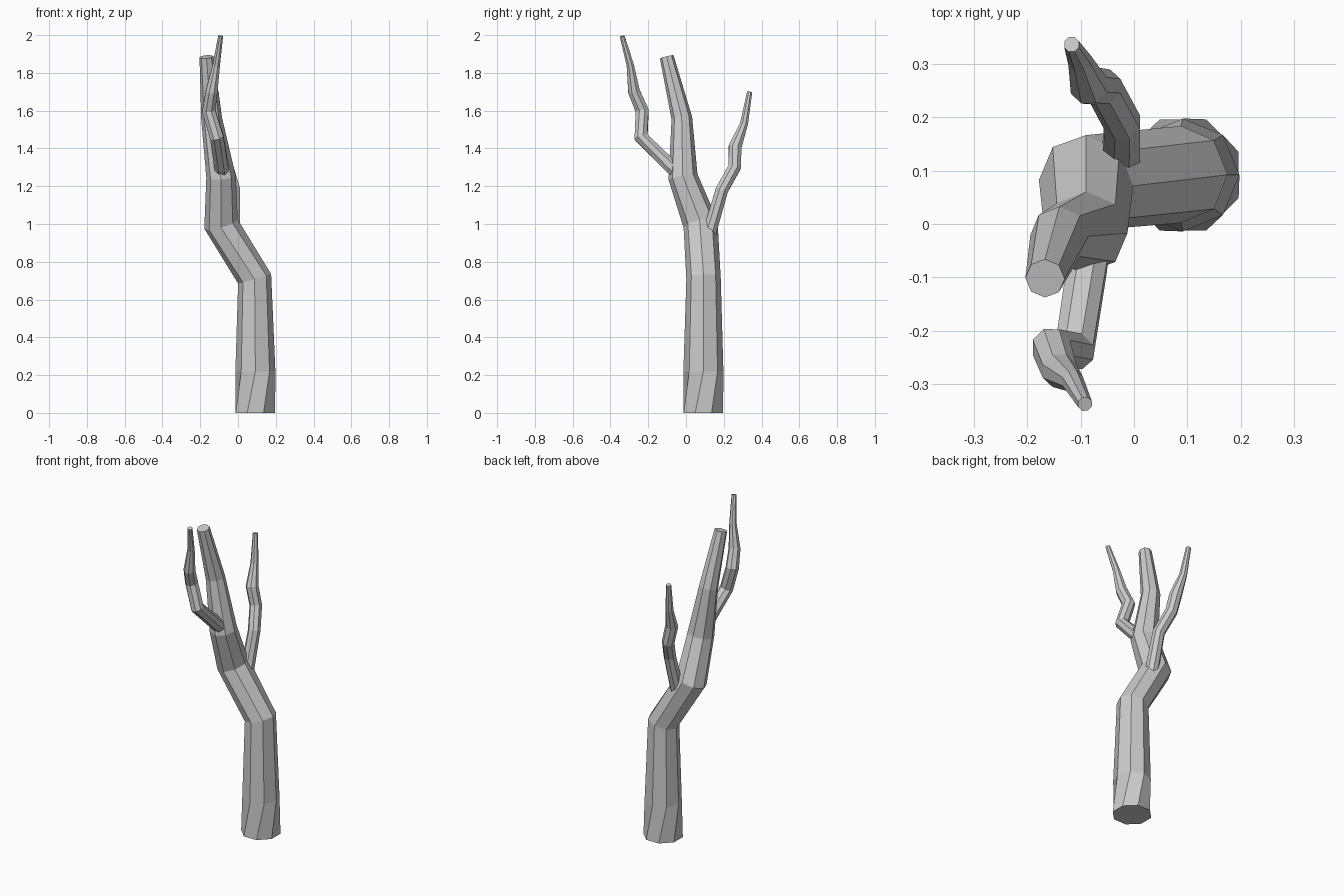
import bpy, bmesh, math
from mathutils import Vector

if "Cube" in bpy.data.objects:
    bpy.data.objects.remove(bpy.data.objects["Cube"])

SIDES = 8


def limb(name, stations, flat_start=False):
    """Faceted tube through stations (x, y, z, radius, twist in half-steps)."""
    pts = [Vector(s[:3]) for s in stations]
    bm = bmesh.new()
    rings = []
    for i, (p, s) in enumerate(zip(pts, stations)):
        before = (p - pts[i - 1]).normalized() if i else Vector()
        after = (pts[i + 1] - p).normalized() if i < len(pts) - 1 else Vector()
        n = (before + after).normalized()
        if flat_start and i == 0:
            n = Vector((0, 0, 1))
        u = (Vector((1, 0, 0)) - n * n.x).normalized()
        v = n.cross(u)
        ring = []
        for k in range(SIDES):
            a = 2 * math.pi * (k + 0.5 + 0.5 * s[4]) / SIDES
            ring.append(bm.verts.new(p + (u * math.cos(a) + v * math.sin(a)) * s[3]))
        rings.append(ring)
    for a, b in zip(rings, rings[1:]):
        for k in range(SIDES):
            j = (k + 1) % SIDES
            bm.faces.new((a[k], a[j], b[j], b[k]))
    bm.faces.new(rings[0][::-1])
    bm.faces.new(rings[-1])
    bmesh.ops.recalc_face_normals(bm, faces=bm.faces[:])
    mesh = bpy.data.meshes.new(name)
    bm.to_mesh(mesh)
    bm.free()
    obj = bpy.data.objects.new(name, mesh)
    bpy.context.collection.objects.link(obj)
    return obj


# Crooked trunk, tapering to a sawn-off top
limb("trunk", [
    (0.092, 0.092, 0.00, 0.113, 0),
    (0.092, 0.092, 0.22, 0.106, 1),
    (0.088, 0.093, 0.71, 0.091, 1),
    (-0.090, 0.077, 1.00, 0.092, 1),
    (-0.090, -0.016, 1.25, 0.078, 1),
    (-0.140, -0.022, 1.56, 0.055, 1),
    (-0.167, -0.102, 1.885, 0.037, 1),
], flat_start=True)

# Upper branch, reaching forward
limb("front_branch", [
    (-0.085, -0.035, 1.27, 0.042, 0),
    (-0.088, -0.080, 1.305, 0.040, 0),
    (-0.112, -0.238, 1.46, 0.039, 0),
    (-0.155, -0.232, 1.60, 0.038, 0),
    (-0.140, -0.275, 1.70, 0.034, 0),
    (-0.115, -0.295, 1.84, 0.021, 0),
    (-0.092, -0.338, 1.995, 0.014, 0),
])

# Lower branch, reaching backward
limb("back_branch", [
    (-0.025, 0.105, 0.89, 0.040, 0),
    (-0.022, 0.190, 1.18, 0.036, 0),
    (-0.058, 0.257, 1.30, 0.036, 0),
    (-0.085, 0.260, 1.41, 0.037, 0),
    (-0.102, 0.307, 1.53, 0.023, 0),
    (-0.117, 0.337, 1.70, 0.015, 0),
])
